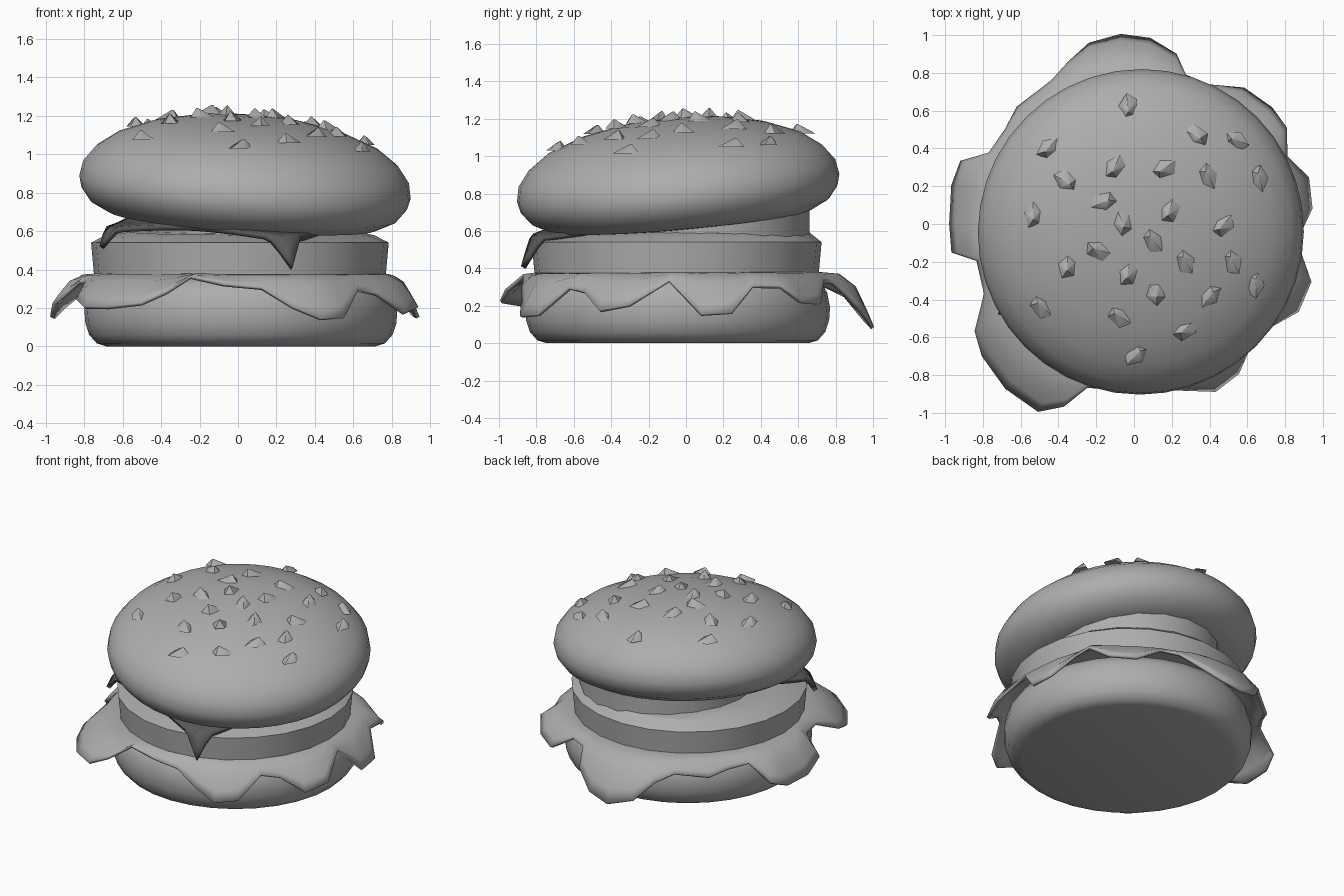
import bpy, bmesh, random
from math import cos, sin, radians, tau, hypot
from mathutils import Matrix, Vector, Euler
from mathutils.bvhtree import BVHTree

if "Cube" in bpy.data.objects:
    bpy.data.objects.remove(bpy.data.objects["Cube"])


def make_material(name, value):
    mat = bpy.data.materials.new(name)
    mat.use_nodes = True
    colour = (value, value, value, 1)
    mat.diffuse_color = colour
    mat.node_tree.nodes["Principled BSDF"].inputs["Base Color"].default_value = colour
    return mat


LIGHT = make_material("mid grey", 0.42)
DARK = make_material("dark grey", 0.1)


def finish(name, bm, mat, angle=40, thickness=0):
    """Turn a bmesh into a shaded object, optionally thickened."""
    bmesh.ops.recalc_face_normals(bm, faces=bm.faces)
    mesh = bpy.data.meshes.new(name)
    bm.to_mesh(mesh)
    bm.free()
    mesh.materials.append(mat)
    obj = bpy.data.objects.new(name, mesh)
    bpy.context.collection.objects.link(obj)
    bpy.ops.object.select_all(action="DESELECT")
    obj.select_set(True)
    bpy.context.view_layer.objects.active = obj
    if thickness:
        solid = obj.modifiers.new("thickness", "SOLIDIFY")
        solid.thickness = thickness
        solid.offset = 0
    bpy.ops.object.shade_smooth_by_angle(angle=radians(angle))
    return obj


def skin(bm, rings):
    """Bridge closed rings of points."""
    loops = [[bm.verts.new(p) for p in ring] for ring in rings]
    n = len(loops[0])
    for low, high in zip(loops, loops[1:]):
        for i in range(n):
            j = (i + 1) % n
            bm.faces.new((low[i], low[j], high[j], high[i]))
    return loops


def lathe(profile, centre, sides, tilt=(0, 0)):
    """Revolve (radius, height) points, cap the ends, then tilt and place."""
    bm = bmesh.new()
    rings = [[(r * cos(tau * i / sides), r * sin(tau * i / sides), z)
              for i in range(sides)] for r, z in profile]
    loops = skin(bm, rings)
    bm.faces.new(loops[0])
    bm.faces.new(loops[-1])
    turn = Euler((radians(tilt[0]), radians(tilt[1]), 0)).to_matrix().to_4x4()
    bm.transform(Matrix.Translation(centre) @ turn)
    return bm


# Bottom bun
finish("bottom_bun", lathe(
    [(.7, 0), (.75, .015), (.79, .06), (.81, .12), (.815, .19),
     (.8, .27), (.76, .33), (.7, .355)], (.015, -.045, 0), 32), LIGHT)

# Lettuce rim: angle, radius, height
RIM = [(-18, .98, .2), (-28, .98, .17), (-37, .9, .27), (-45, .88, .29),
       (-55, .96, .15), (-64, .98, .14), (-72, .92, .2), (-82, .88, .3),
       (-95, .87, .32), (-106, .9, .36), (-111, 1.03, .28), (-117, 1.11, .22),
       (-128, 1.1, .2), (-139, 1.06, .2), (-146, 1.01, .24), (-155, .87, .33),
       (-167, .85, .33), (-171, .97, .22), (-180, .97, .15), (-192, .98, .15),
       (-200, .97, .2), (-206, .85, .32), (-216, .84, .3), (-225, .87, .27),
       (-240, .87, .3), (-248, .92, .25), (-256, .98, .13), (-266, 1, .08),
       (-275, .98, .12), (-284, .92, .22), (-289, .83, .32), (-298, .83, .33),
       (-309, .92, .21), (-320, .95, .22), (-328, .95, .3), (-336, .88, .3),
       (-345, .95, .16), (-355, .94, .15), (-366, .86, .33)]


def lettuce_ring(spread, fall):
    ring = []
    for angle, radius, height in RIM:
        r = .72 + (radius - .72) * spread
        a = radians(angle)
        ring.append((r * cos(a), r * sin(a), .37 + (height - .37) * fall))
    return ring


bm = bmesh.new()
rings = skin(bm, [lettuce_ring(s, f) for s, f in
                  ((0, 0), (.35, .03), (.65, .25), (.87, .7), (1, 1))])
bm.faces.new(rings[0])
finish("lettuce", bm, LIGHT, 40, .02)

# Patty, its top rising slightly to the back
bm = lathe([(.72, .36), (.76, .375), (.775, .54), (.7, .58), (.6, .6)],
           (.01, -.05, 0), 24)
for v in bm.verts:
    if v.co.z > .55:
        v.co.z += .03 * v.co.y
finish("patty", bm, LIGHT, 25)
finish("upper_slice", lathe([(.58, .57), (.58, .72)], (.09, .08, 0), 20), LIGHT, 25)

# Cheese: a square sheet draped over the patty edge
DRAPE = [(0, .66), (.5, .66), (.67, .6), (.785, .575), (.95, .245)]


def drape(r):
    for (r0, z0), (r1, z1) in zip(DRAPE, DRAPE[1:]):
        if r <= r1:
            return z0 + (z1 - z0) * (r - r0) / (r1 - r0)


bm = bmesh.new()
bmesh.ops.create_grid(bm, x_segments=28, y_segments=22, size=.5)
corner, along, across = Vector((-.71, -.47)), Vector((.99, -.4)), Vector((.34, .8))
for v in bm.verts:
    p = corner + along * (v.co.x + .5) + across * (v.co.y + .5)
    v.co = (p.x, p.y, drape(hypot(p.x - .01, p.y + .05)) - .05 * p.x)
finish("cheese", bm, DARK, 30, .03)

# Top bun, leaning to the front left
bm = lathe(
    [(.55, -.17), (.7, -.155), (.8, -.105), (.85, -.04), (.865, .02), (.85, .1),
     (.79, .18), (.68, .26), (.5, .33), (.28, .375), (.08, .39)],
    (.035, -.04, .81), 40, (5, 4))
crust = BVHTree.FromBMesh(bm)
finish("top_bun", bm, LIGHT)

# Sesame seeds: low teardrops set on the crust
SEEDS = [(-.03, .62), (-.45, .4), (-.36, .23), (-.1, .3), (.16, .29), (.33, .47),
         (.54, .44), (.39, .25), (.66, .24), (-.53, .05), (-.16, .12), (-.06, .01),
         (.19, .07), (.47, -.01), (-.35, -.22), (-.19, -.14), (.1, -.09),
         (.27, -.2), (.52, -.2), (-.03, -.26), (.11, -.36), (.4, -.38),
         (.64, -.32), (-.49, -.44), (-.08, -.49), (.27, -.56), (.01, -.69)]
random.seed(4)
bm = bmesh.new()
for x, y in SEEDS:
    point, normal, _, _ = crust.ray_cast(Vector((x, y, 3)), Vector((0, 0, -1)))
    place = (Matrix.Translation(point)
             @ normal.to_track_quat("Z", "Y").to_matrix().to_4x4()
             @ Matrix.Rotation(random.uniform(0, tau), 4, "Z")
             @ Matrix.Diagonal((1.3, .9, 1, 1)))
    seed = bmesh.ops.create_cone(bm, cap_ends=True, segments=5,
                                 radius1=.058, radius2=.004, depth=.05)["verts"]
    for v in seed:
        if v.co.z > 0:
            v.co.x -= .02
        v.co.z += .02
    bmesh.ops.transform(bm, matrix=place, verts=seed)
finish("sesame_seeds", bm, LIGHT, 50)
